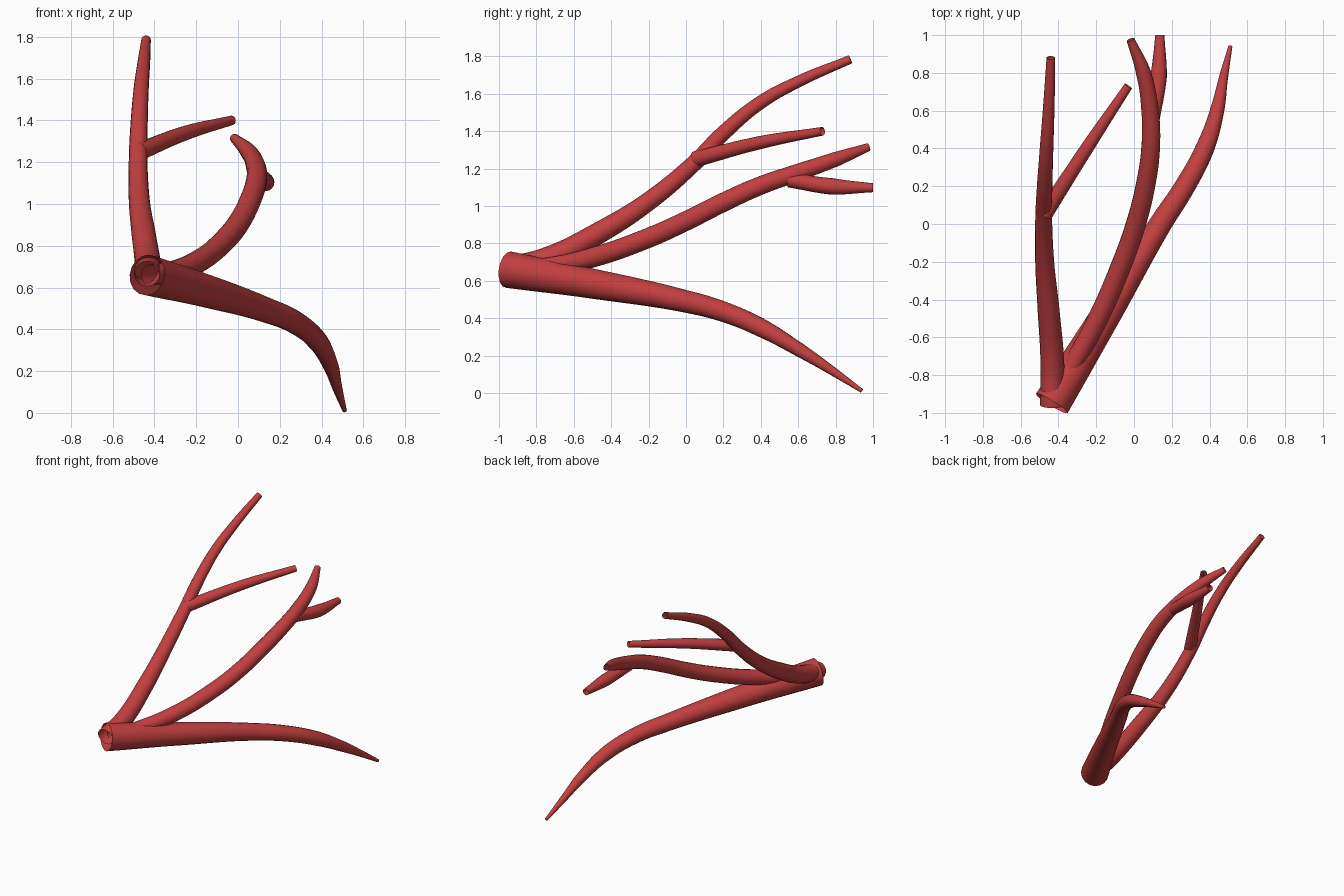
import bpy

red = bpy.data.materials.new("vessel red")
red.diffuse_color = (0.55, 0.05, 0.05, 1)


def tube(name, points):
    """Open tapering tube through points of (x, y, z, radius)."""
    cu = bpy.data.curves.new(name, 'CURVE')
    cu.dimensions = '3D'
    cu.bevel_depth = 1.0
    cu.bevel_resolution = 6
    cu.resolution_u = 8
    cu.twist_mode = 'MINIMUM'
    sp = cu.splines.new('BEZIER')
    sp.bezier_points.add(len(points) - 1)
    for bp, (x, y, z, r) in zip(sp.bezier_points, points):
        bp.co = (x, y, z)
        bp.radius = r
        bp.handle_left_type = bp.handle_right_type = 'AUTO'
    cu.materials.append(red)
    ob = bpy.data.objects.new(name, cu)
    bpy.context.collection.objects.link(ob)
    bpy.ops.object.select_all(action='DESELECT')
    ob.select_set(True)
    bpy.context.view_layer.objects.active = ob
    bpy.ops.object.convert(target='MESH')
    bpy.ops.object.shade_smooth_by_angle()


# Thick lower trunk, drooping to a thin tip
tube("main_trunk", [
    (-0.435, -0.95, 0.66, 0.098), (-0.16, -0.50, 0.585, 0.08),
    (0.14, 0.0, 0.49, 0.06), (0.27, 0.20, 0.435, 0.055),
    (0.375, 0.40, 0.35, 0.05), (0.44, 0.60, 0.235, 0.038),
    (0.475, 0.78, 0.12, 0.024), (0.51, 0.94, 0.012, 0.011)])

# Steep upper branch and its side shoot
tube("upper_branch", [
    (-0.435, -0.96, 0.665, 0.062), (-0.432, -0.75, 0.715, 0.063),
    (-0.452, -0.46, 0.86, 0.058), (-0.473, -0.20, 1.025, 0.05),
    (-0.478, 0.05, 1.235, 0.044), (-0.473, 0.20, 1.39, 0.041),
    (-0.463, 0.40, 1.555, 0.036), (-0.452, 0.60, 1.665, 0.031),
    (-0.44, 0.88, 1.785, 0.023)])
tube("upper_side_shoot", [
    (-0.475, 0.05, 1.25, 0.043), (-0.25, 0.40, 1.34, 0.035),
    (-0.03, 0.73, 1.40, 0.023)])

# Middle branch and its side shoot
tube("middle_branch", [
    (-0.42, -0.92, 0.66, 0.05), (-0.32, -0.74, 0.675, 0.05),
    (-0.19, -0.50, 0.725, 0.054), (-0.06, -0.20, 0.83, 0.054),
    (0.01, 0.0, 0.92, 0.053), (0.06, 0.20, 1.02, 0.052),
    (0.088, 0.40, 1.11, 0.05), (0.085, 0.60, 1.18, 0.047),
    (0.05, 0.80, 1.25, 0.04), (-0.018, 0.975, 1.315, 0.022)])
tube("middle_side_shoot", [
    (0.095, 0.55, 1.14, 0.04), (0.13, 0.78, 1.105, 0.044),
    (0.137, 1.0, 1.098, 0.024)])
